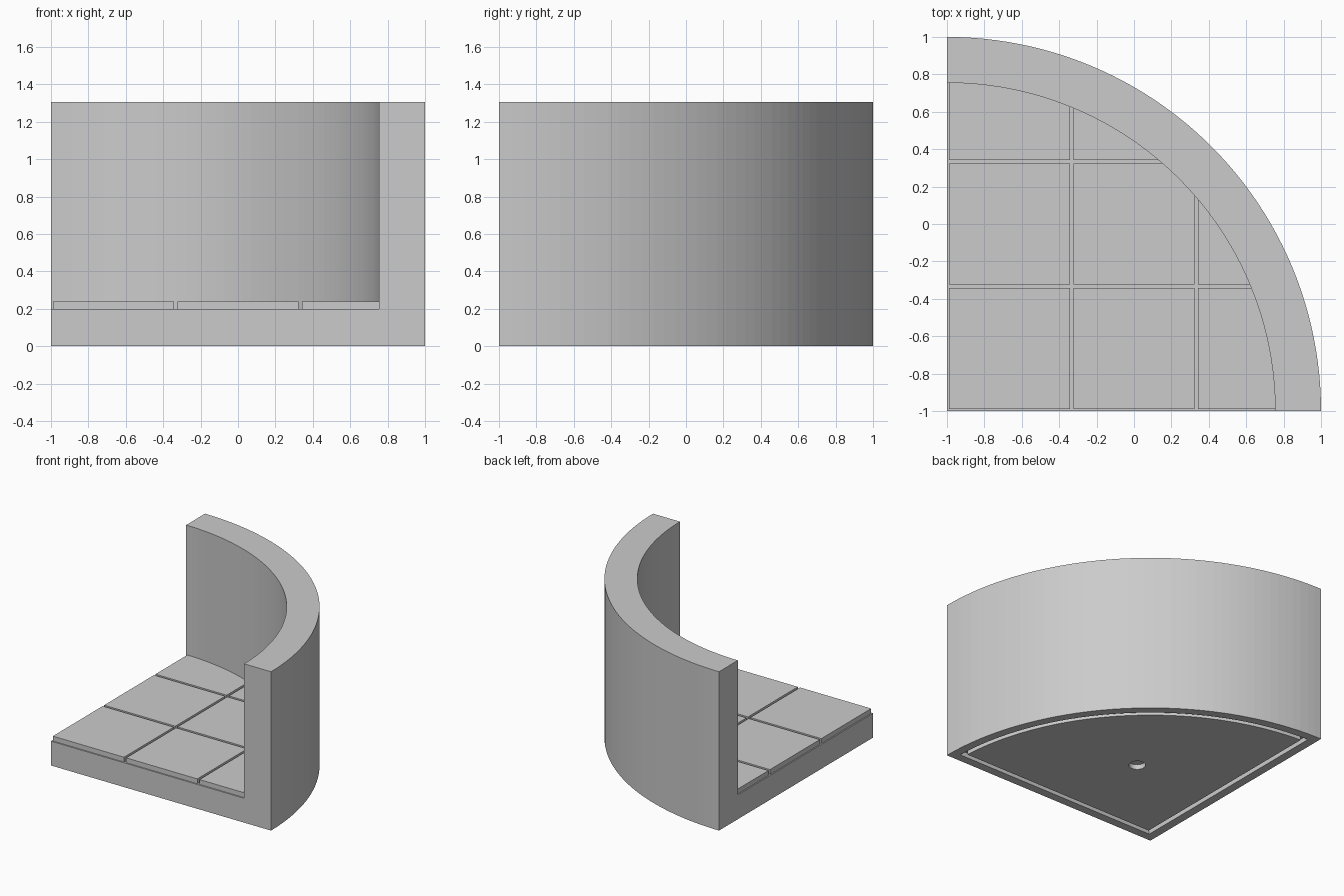
import bpy, bmesh
from math import sin, cos, asin, pi, sqrt

CORNER = -1.0          # both walls' circle centre, in x and y
OUTER, INNER = 2.0, 1.755
HEIGHT, FLOOR, TILE_TOP = 1.305, 0.20, 0.24
SEGMENTS = 48

if "Cube" in bpy.data.objects:
    bpy.data.objects.remove(bpy.data.objects["Cube"], do_unlink=True)

stone = bpy.data.materials.new("grey_stone")
stone.use_nodes = True
stone.diffuse_color = (0.6, 0.6, 0.6, 1)
stone.node_tree.nodes["Principled BSDF"].inputs["Base Color"].default_value = (0.6, 0.6, 0.6, 1)


def arc(radius, inset=0.0):
    """Points on the quarter circle, trimmed at both ends by the inset."""
    a0 = asin(inset / radius)
    a1 = pi / 2 - a0
    angles = [a0 + (a1 - a0) * i / SEGMENTS for i in range(SEGMENTS + 1)]
    return [(CORNER + radius * cos(a), CORNER + radius * sin(a)) for a in angles]


def sector(inset=0.0):
    """Outline of the quarter disc, moved inwards by the inset."""
    return [(CORNER + inset, CORNER + inset)] + arc(OUTER - inset, inset)


def prism(name, outline, z0, z1, hole=None):
    """Upright solid over an outline, optionally with a matching hole."""
    bm = bmesh.new()
    n = len(outline)

    def ring(points, z):
        return [bm.verts.new((x, y, z)) for x, y in points]

    def bridge(a, b):
        for i in range(n):
            j = (i + 1) % n
            bm.faces.new((a[i], a[j], b[j], b[i]))

    low, high = ring(outline, z0), ring(outline, z1)
    bridge(low, high)
    if hole:
        hole_low, hole_high = ring(hole, z0), ring(hole, z1)
        bridge(high, hole_high)
        bridge(hole_high, hole_low)
        bridge(hole_low, low)
    else:
        bm.faces.new(low[::-1])
        bm.faces.new(high)
    bmesh.ops.recalc_face_normals(bm, faces=bm.faces)
    mesh = bpy.data.meshes.new(name)
    bm.to_mesh(mesh)
    bm.free()
    mesh.materials.append(stone)
    obj = bpy.data.objects.new(name, mesh)
    bpy.context.collection.objects.link(obj)
    return obj


def cut(target, cutter):
    """Subtract a cutter from the target and remove the cutter."""
    mod = target.modifiers.new("cut", 'BOOLEAN')
    mod.operation, mod.solver, mod.object = 'DIFFERENCE', 'EXACT', cutter
    bpy.context.view_layer.objects.active = target
    bpy.ops.object.modifier_apply(modifier=mod.name)
    bpy.data.objects.remove(cutter, do_unlink=True)


# Curved wall and floor slab in one solid
body = prism("wall_and_base", sector(), 0, HEIGHT)
edge = CORNER + INNER
room = [(-1.5, -1.5), (edge, -1.5)] + arc(INNER) + [(-1.5, edge)]
cut(body, prism("room_cutter", room, FLOOR, HEIGHT + 0.2))

# Groove following the rim of the underside
cut(body, prism("groove_cutter", sector(0.07), -0.1, 0.04, hole=sector(0.108)))

# Round socket in the underside
socket = [(-0.193 + 0.063 * cos(2 * pi * i / 32), -0.193 + 0.063 * sin(2 * pi * i / 32))
          for i in range(32)]
cut(body, prism("socket_cutter", socket, -0.1, 0.04))

# Floor tiles, trimmed where they meet the curved wall
PITCH, GAP = 2 / 3, 0.01
REACH = INNER + 0.001


def tile(col, row):
    x0, x1 = col * PITCH + GAP, (col + 1) * PITCH - GAP
    y0, y1 = row * PITCH + GAP, (row + 1) * PITCH - GAP
    if x0 * x0 + y0 * y0 >= REACH * REACH:
        return
    x1 = min(x1, sqrt(REACH ** 2 - y0 ** 2))
    y_start = min(y1, sqrt(REACH ** 2 - x0 ** 2))
    outline = [(x0, y0), (x1, y0)]
    y_end = sqrt(max(REACH ** 2 - x1 ** 2, 0))
    if y_end >= y1:
        outline += [(x1, y1)]
    else:
        # straight side up to the arc, then along the arc
        a0, a1 = asin(max(y_end, y0) / REACH), asin(y_start / REACH)
        if y_end > y0 + 0.001:
            outline.append((x1, y_end))
        outline += [(REACH * cos(a0 + (a1 - a0) * i / 20), REACH * sin(a0 + (a1 - a0) * i / 20))
                    for i in range(1, 21)]
    if y_start == y1 or y_end >= y1:
        outline.append((x0, y1))
    clean = []
    for p in outline:
        if not clean or abs(p[0] - clean[-1][0]) + abs(p[1] - clean[-1][1]) > 1e-4:
            clean.append(p)
    prism(f"floor_tile_{col}_{row}", [(x + CORNER, y + CORNER) for x, y in clean], FLOOR, TILE_TOP)


for col in range(3):
    for row in range(3):
        tile(col, row)
